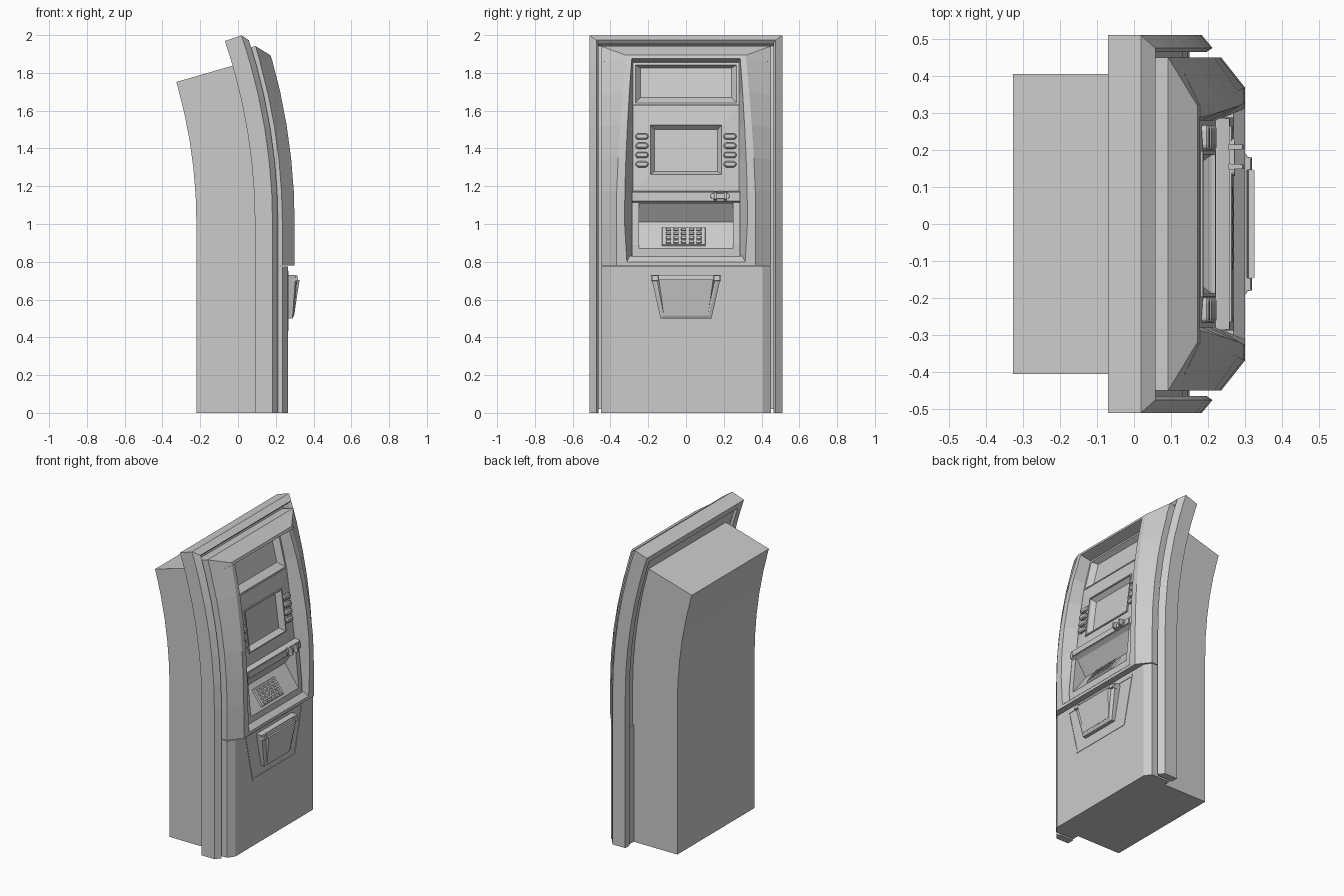
import bpy, bmesh, math

if "Cube" in bpy.data.objects:
    bpy.data.objects.remove(bpy.data.objects["Cube"])

# The cabinet is modelled straight (s = height along the body), then its upper half is bent backwards
R, X0 = 3.02, 0.09
TOP = 1.986


def bend(p):
    x, y, s = p
    if s <= 1:
        return (x, y, s)
    t, r = (s - 1) / R, R + x - X0
    return (X0 - R + r * math.cos(t), y, 1 + r * math.sin(t))


def S(z, x=0.225):
    return z if z <= 1 else 1 + R * math.asin((z - 1) / (R + x - X0))


def stations(a, b):
    return [a] + [s for s in [1 + 0.1645 * k for k in range(7)] if a + .01 < s < b - .01] + [b]


def loft(name, rings, caps=True, closed=False):
    bm = bmesh.new()
    vs = [[bm.verts.new(bend(p)) for p in r] for r in rings]
    n = len(vs[0])
    pairs = list(zip(vs, vs[1:])) + ([(vs[-1], vs[0])] if closed else [])
    for a, b in pairs:
        for i in range(n):
            j = (i + 1) % n
            bm.faces.new((a[i], a[j], b[j], b[i]))
    if caps and not closed:
        bm.faces.new(vs[0])
        bm.faces.new(vs[-1])
    bmesh.ops.recalc_face_normals(bm, faces=bm.faces)
    me = bpy.data.meshes.new(name)
    bm.to_mesh(me)
    bm.free()
    ob = bpy.data.objects.new(name, me)
    bpy.context.collection.objects.link(ob)
    return ob


def column(name, section, a, b):
    """Extrude an (x, y) section upwards, following the bend."""
    return loft(name, [[(x, y, s) for x, y in section] for s in stations(a, b)])


def across(name, profile, y0, y1):
    """Extrude an (x, s) profile sideways."""
    return loft(name, [[(x, y, s) for x, s in profile] for y in (y0, y1)])


def trap(xb, xt, wb, wt, sb, st, yc=0):
    """Trapezoid ring: x, half width and height at bottom and top."""
    return [(xb, yc - wb, sb), (xb, yc + wb, sb), (xt, yc + wt, st), (xt, yc - wt, st)]


def rect(x, w, z0, z1):
    return trap(x, x, w, w, S(z0, x), S(z1, x))


def stadium(x, yc, sc, w, h, n=6):
    pts = []
    for side in (0, 1):
        for k in range(n + 1):
            a = -math.pi / 2 + math.pi * (k / n + side)
            cy = (w - h) * (1 if side == 0 else -1)
            pts.append((x, yc + cy + h * math.cos(a), sc + h * math.sin(a)))
    return pts


# Rear housing and backing
column("rear_housing", [(-.22, -.405), (-.22, .405), (.13, .405), (.13, -.405)], 0, 1.849)
column("backing_plate", [(.11, -.468), (.11, .468), (.15, .468), (.15, -.468)], .02, 1.95)

# Outer surround: one section swept up, over and down with mitred corners
sec = [(0, .09), (0, .183), (.035, .212), (.046, .195), (.046, .09)]
side = stations(0, 1.9)
path = [[(x, -.51 + d, s) for d, x in sec] for s in side]
path += [[(x, sg * (.51 - d), TOP - d) for d, x in sec] for sg in (-1, 1)]
path += [[(x, .51 - d, s) for d, x in sec] for s in reversed(side)]
loft("outer_surround", path)

# Lower door
column("lower_door", [(.1, -.45), (.235, -.45), (.265, -.407), (.265, .407), (.235, .45), (.1, .45)], 0, .775)

# Bulging cheeks on both sides of the control face
for sg, label in ((-1, "left"), (1, "right")):
    rings = []
    for s in stations(.78, 1.83):
        t = max(0, (s - 1.1) / .73) ** 1.5
        yo, yi = .368 - .05 * t, .325 - .038 * t
        if s < .9:
            yi = .312
        rings.append([(x, sg * y, s) for x, y in
                      [(.12, .45), (.235, .45), (.3, yo), (.3, yi), (.225, .28), (.12, .28)]])
    loft(label + "_cheek", rings)

# Header across the top of the opening
loft("header", [
    [(.12, y, 1.913), (.235, y, 1.913), (.235 + d, e, 1.913 - .066 * k), (.235 + d, e, 1.83), (.235, y, 1.83), (.12, y, 1.83)]
    for y, e, d, k in ((-.45, -.449, .001, .02), (-.40, -.318, .063, 1), (.40, .318, .063, 1), (.45, .449, .001, .02))])

# Control face core with shelf and keypad niche
across("control_core", [(.1, 1.83), (.18, 1.83), (.18, 1.66), (.18, 1.5), (.18, 1.33), (.18, 1.17), (.23, 1.168), (.262, 1.16),
                        (.262, 1.115), (.235, 1.1), (.17, 1.01), (.27, .87), (.27, .8), (.1, .8)], -.285, .285)
across("niche_sill", [(.12, .78), (.3, .78), (.3, .8), (.268, .83), (.12, .83)], -.33, .33)
for sg, label in ((-1, "left"), (1, "right")):
    across(label + "_niche_wall", [(.15, .86), (.27, .86), (.27, .89), (.25, 1.11), (.15, 1.11)], sg * .25, sg * .287)
across("shelf_trim", [(.25, 1.12), (.268, 1.12), (.268, 1.155), (.25, 1.155)], -.265, .265)


# Recessed plates: outer edge, hole and inset floor
def recess(name, w, z, hw, hz, iw, iz, depth):
    loft(name, [rect(.17, w, *z), rect(.225, w, *z), rect(.225, hw, *hz), rect(.225 - depth, iw, *iz)])


recess("sign_panel", .285, (1.632, 1.865), .268, (1.64, 1.842), .24, (1.67, 1.825), .035)
recess("screen_panel", .28, (1.168, 1.628), .19, (1.26, 1.525), .168, (1.278, 1.5), .03)
loft("screen_rim", [rect(.22, .198, 1.252, 1.533), rect(.231, .196, 1.254, 1.531),
                    rect(.231, .188, 1.262, 1.523), rect(.22, .186, 1.264, 1.521)], caps=False)

# Function buttons
for sg in (-1, 1):
    for k in range(4):
        sc = S(1.463 - .049 * k)
        loft("function_button", [stadium(.215, sg * .233, sc, .034, .015), stadium(.232, sg * .233, sc, .034, .015),
                                 stadium(.238, sg * .233, sc, .028, .009)])

# Card reader
loft("card_reader", [stadium(.26, .18, 1.14, .052, .015), stadium(.276, .18, 1.14, .05, .013)])
for y in (.155, .208):
    loft("card_guide", [trap(.26, .26, .008, .008, 1.118, 1.165, y), trap(.298, .298, .006, .006, 1.124, 1.158, y)])


# Keypad lying on the niche slope
def on_slope(yc, w, z0, z1, lift):
    dx, dz = lift * .81, lift * .58
    f = lambda z: .27 - (z - .87) / .14 * .1 + dx
    return trap(f(z0), f(z1), w, w, z0 + dz, z1 + dz, yc)


loft("keypad_plate", [on_slope(-.012, .118, .882, .982, -.005), on_slope(-.012, .112, .886, .978, .01)])
for r in range(4):
    for c in range(5):
        z, y = .89 + r * .022, -.092 + c * .04
        loft("key", [on_slope(y, .014, z, z + .016, .005), on_slope(y, .012, z + .002, z + .014, .017)])

# Trapezoid outline on the door
loft("door_outline", [trap(.263, .263, .226, .302, .433, .752), trap(.268, .268, .226, .302, .433, .752),
                      trap(.268, .268, .214, .286, .447, .739), trap(.263, .263, .214, .286, .447, .739)], caps=False)

# Cash tray with protruding flap and end brackets
loft("cash_tray", [trap(.26, .26, .135, .187, .5, .73), trap(.288, .305, .135, .187, .5, .73),
                   trap(.296, .31, .122, .165, .515, .7)])
loft("tray_flap", [trap(.285, .3, .12, .16, .52, .7), trap(.298, .326, .118, .143, .522, .705)])
for sg in (-1, 1):
    loft("tray_bracket", [trap(.29, .29, .02, .02, .695, .73, sg * .163), trap(.319, .315, .016, .016, .7, .727, sg * .163)])
